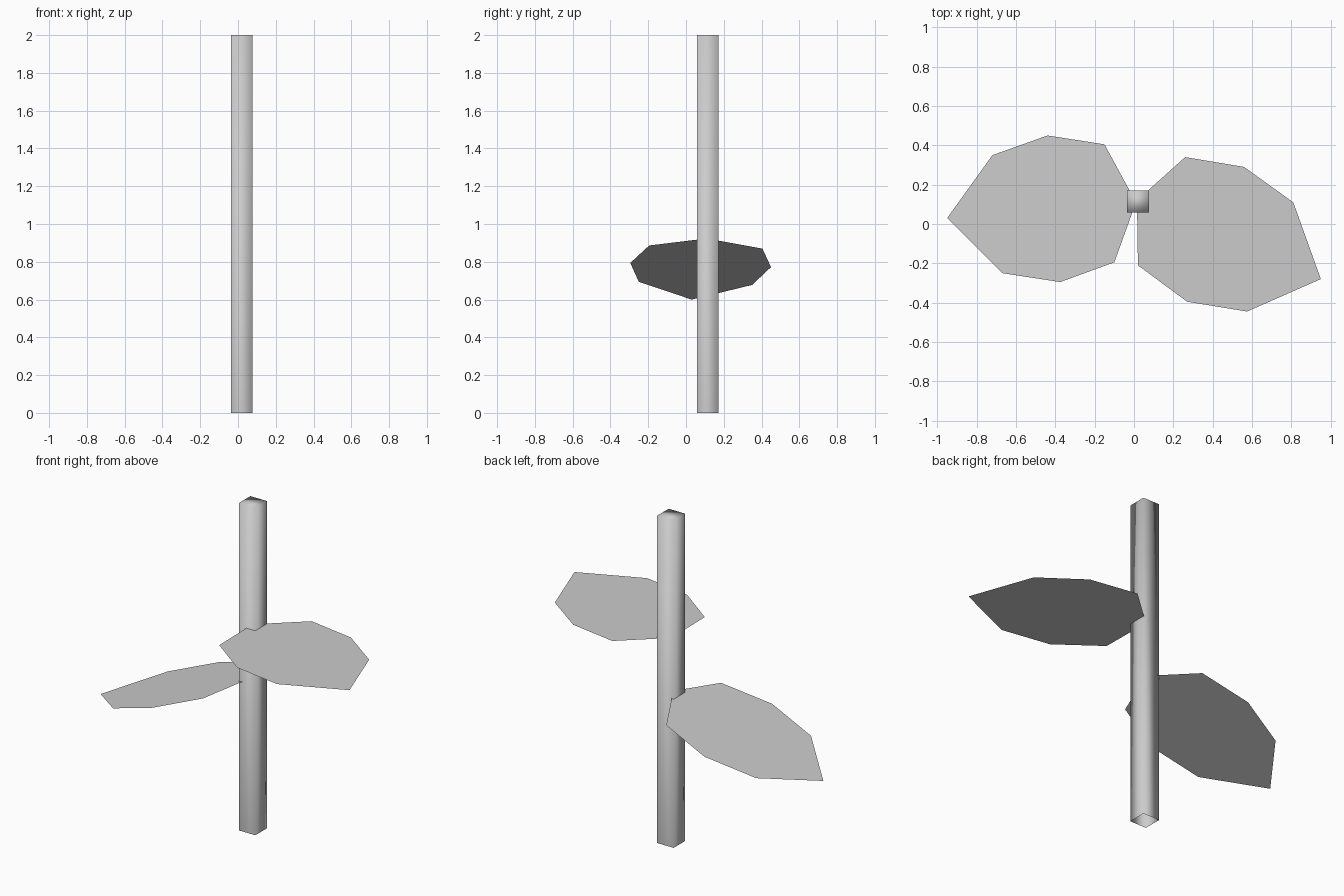
import bpy
import bmesh

cube = bpy.data.objects.get("Cube")
if cube:
    bpy.data.objects.remove(cube, do_unlink=True)

grey = bpy.data.materials.new("plain_grey")
grey.use_nodes = True
colour = (0.6, 0.6, 0.6, 1)
grey.diffuse_color = colour
grey.node_tree.nodes["Principled BSDF"].inputs["Base Color"].default_value = colour

STEM_X, STEM_Y, HALF, HEIGHT = 0.02, 0.115, 0.056, 2.0


def add_object(name, bm, smooth=False):
    mesh = bpy.data.meshes.new(name)
    for face in bm.faces:
        face.smooth = smooth
    bm.to_mesh(mesh)
    bm.free()
    mesh.materials.append(grey)
    obj = bpy.data.objects.new(name, mesh)
    bpy.context.collection.objects.link(obj)
    return obj


def leaf(name, outline, base_z, slope):
    """Flat leaf whose height changes evenly along x."""
    bm = bmesh.new()
    face = bm.faces.new([bm.verts.new((x, y, base_z + slope * x)) for x, y in outline])
    face.normal_update()
    if face.normal.z < 0:
        face.normal_flip()
    add_object(name, bm)


# Square stem, capped on top and open below, smooth around its corners
bm = bmesh.new()
bmesh.ops.create_cube(bm, size=1)
for v in bm.verts:
    v.co.x = STEM_X + v.co.x * 2 * HALF
    v.co.y = STEM_Y + v.co.y * 2 * HALF
    v.co.z = (v.co.z + 0.5) * HEIGHT
bm.normal_update()
bottom = [f for f in bm.faces if f.normal.z < -0.5]
bmesh.ops.delete(bm, geom=bottom, context='FACES_ONLY')
add_object("stem", bm, smooth=True)

# Level upper leaf
leaf("left_leaf", [(0.015, 0.12), (0.26, 0.34), (0.56, 0.29), (0.81, 0.11),
                   (0.95, -0.28), (0.575, -0.445), (0.27, -0.395), (0.02, -0.21)],
     1.25, 0)

# Drooping lower leaf
leaf("right_leaf", [(0.01, 0.11), (-0.15, 0.405), (-0.44, 0.45), (-0.72, 0.35),
                    (-0.95, 0.03), (-0.67, -0.25), (-0.375, -0.295), (-0.10, -0.195)],
     0.92, 0.337)
